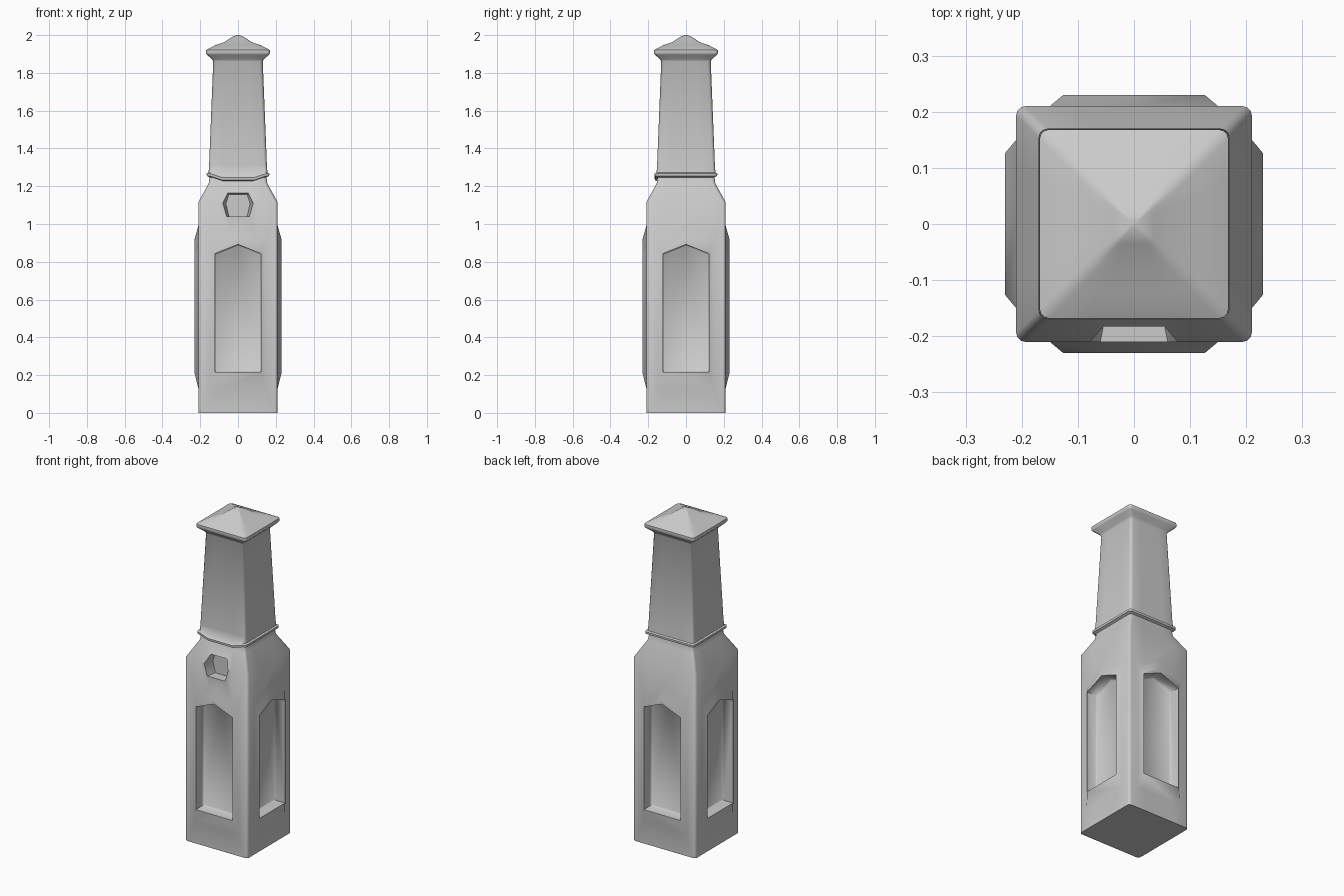
import bpy, bmesh
from math import sin, cos, pi
from mathutils import Matrix

if "Cube" in bpy.data.objects:
    bpy.data.objects.remove(bpy.data.objects["Cube"])


def finish(name, bm):
    bmesh.ops.recalc_face_normals(bm, faces=bm.faces)
    mesh = bpy.data.meshes.new(name)
    bm.to_mesh(mesh)
    bm.free()
    obj = bpy.data.objects.new(name, mesh)
    bpy.context.collection.objects.link(obj)
    return obj


def bridge(bm, rings):
    """Skin a list of equal-length point rings and close both ends."""
    loops = [[bm.verts.new(p) for p in ring] for ring in rings]
    n = len(loops[0])
    for a, b in zip(loops, loops[1:]):
        for i in range(n):
            j = (i + 1) % n
            bm.faces.new((a[i], a[j], b[j], b[i]))
    bm.faces.new(loops[0])
    bm.faces.new(loops[-1])
    return [v for loop in loops for v in loop]


def square(h, z, dip=0.0):
    """Softened square section; the middle of its front side can dip."""
    r = min(0.016, h * 0.2)
    pts = []
    for k in range(4):
        a0 = k * pi / 2
        for s in range(4):
            a = a0 + s * pi / 6
            cx = (h - r) * (1 if k in (0, 3) else -1)
            cy = (h - r) * (1 if k in (0, 1) else -1)
            pts.append((cx + r * cos(a), cy + r * sin(a), z))
        for t in (0.5, -0.5):
            a = a0 + pi / 2
            x, y = h * cos(a) + t * h * sin(a), h * sin(a) - t * h * cos(a)
            pts.append((x, y, z - (dip if k == 2 else 0)))
    return pts


def house(w, z0, z1, peak, y):
    return [(-w, y, z0), (w, y, z0), (w, y, z1), (0, y, peak), (-w, y, z1)]


def four_sides(name, *rings):
    bm = bmesh.new()
    for k in range(4):
        verts = bridge(bm, rings)
        bmesh.ops.rotate(bm, verts=verts, matrix=Matrix.Rotation(k * pi / 2, 3, 'Z'))
    return finish(name, bm)


# Tower: body, shoulder, collar, tapered shaft and cap in one profile
profile = [(0.21, 0, 0), (0.21, 1.115, 0),
           (0.155, 1.215, 0), (0.151, 1.247, 0.02),
           (0.165, 1.254, 0.022), (0.166, 1.267, 0.022), (0.156, 1.272, 0.02),
           (0.153, 1.31, 0), (0.131, 1.86, 0), (0.138, 1.873, 0), (0.164, 1.896, 0),
           (0.17, 1.905, 0), (0.168, 1.921, 0), (0.12, 1.947, 0), (0.07, 1.964, 0),
           (0.035, 1.988, 0), (0.01, 2.0, 0)]
bm = bmesh.new()
bridge(bm, [square(*p) for p in profile])
tower = finish("tower", bm)

# Bevelled raised frames round the four panels
frames = four_sides("panel_frames",
                    house(0.162, 0.09, 0.92, 1.025, -0.20),
                    house(0.126, 0.21, 0.848, 0.92, -0.23))

# Pointed panel recesses with softened inner corners
recesses = four_sides("recess_cutter",
                      house(0.123, 0.217, 0.843, 0.892, -0.26),
                      house(0.123, 0.217, 0.843, 0.892, -0.17),
                      house(0.115, 0.225, 0.835, 0.884, -0.162))

# Small six-sided niche on the front
hexagon = [(-0.06, 1.04), (0.06, 1.04), (0.08, 1.11), (0.06, 1.17), (-0.06, 1.17), (-0.08, 1.11)]
bm = bmesh.new()
bridge(bm, [[(x * s, y, 1.105 + (z - 1.105) * (s if z > 1.1 else 1)) for x, z in hexagon]
            for y, s in ((-0.25, 1.1), (-0.21, 1.0), (-0.15, 0.8))])
niche = finish("niche_cutter", bm)

bpy.context.view_layer.objects.active = tower
for helper, op in ((frames, 'UNION'), (recesses, 'DIFFERENCE'), (niche, 'DIFFERENCE')):
    mod = tower.modifiers.new(helper.name, 'BOOLEAN')
    mod.operation, mod.object, mod.solver = op, helper, 'EXACT'
    bpy.ops.object.modifier_apply(modifier=mod.name)
    bpy.data.objects.remove(helper)

tower.select_set(True)
bpy.ops.object.shade_smooth_by_angle(angle=0.87)
